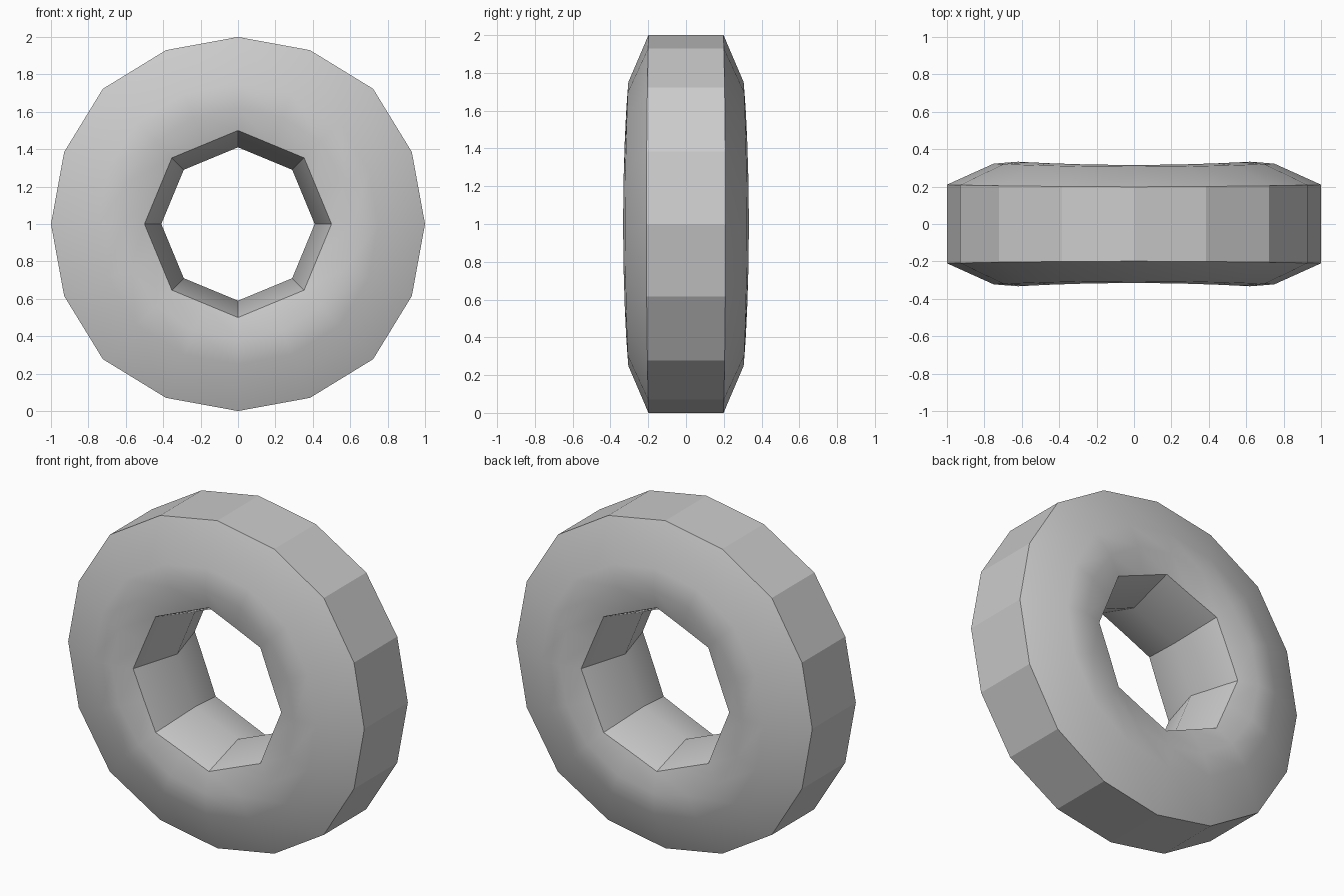
import bpy, bmesh
from math import sin, cos, pi, degrees

if "Cube" in bpy.data.objects:
    bpy.data.objects.remove(bpy.data.objects["Cube"])

SEGMENTS = 16

# closed cross-section: (radius, y); the bore pinches in at the middle
half = [(0.50, 0.29), (0.62, 0.325), (0.75, 0.315), (1.0, 0.205)]
profile = [(0.41, 0.0)] + [(r, -y) for r, y in half] + [(r, y) for r, y in reversed(half)]
TREAD = 4  # profile segment that forms the flat tread


def radius_scale(i, r):
    """Bore is an eight-sided ring, tread is a slightly squarish sixteen-sided one."""
    if r <= 0.5:
        return cos(pi / 8) if i % 2 else 1.0
    swell = 1.006 if i % 2 else (1.022 if i % 4 == 2 else 1.0)
    return swell if r > 0.7 else 1.0


# tyre body
bm = bmesh.new()
rings = []
for i in range(SEGMENTS):
    a = 2 * pi * i / SEGMENTS
    ring = []
    for r, y in profile:
        k = r * radius_scale(i, r)
        bulge = 0.97 + 0.055 * cos(a) ** 2
        ring.append(bm.verts.new((k * cos(a), y * bulge, 1 + k * sin(a))))
    rings.append(ring)

n = len(profile)
tread_faces = set()
for i in range(SEGMENTS):
    a, b = rings[i], rings[(i + 1) % SEGMENTS]
    for j in range(n):
        f = bm.faces.new((a[j], a[(j + 1) % n], b[(j + 1) % n], b[j]))
        f.smooth = True
        if j == TREAD:
            tread_faces.add(f)
bmesh.ops.recalc_face_normals(bm, faces=bm.faces)

# crisp tread facets, rims and bore corners; soft sidewalls
for e in bm.edges:
    on_tread = any(f in tread_faces for f in e.link_faces)
    e.smooth = not (on_tread or degrees(e.calc_face_angle(0)) > 38)

mesh = bpy.data.meshes.new("tyre")
bm.to_mesh(mesh)
bm.free()
tyre = bpy.data.objects.new("tyre", mesh)
bpy.context.collection.objects.link(tyre)
